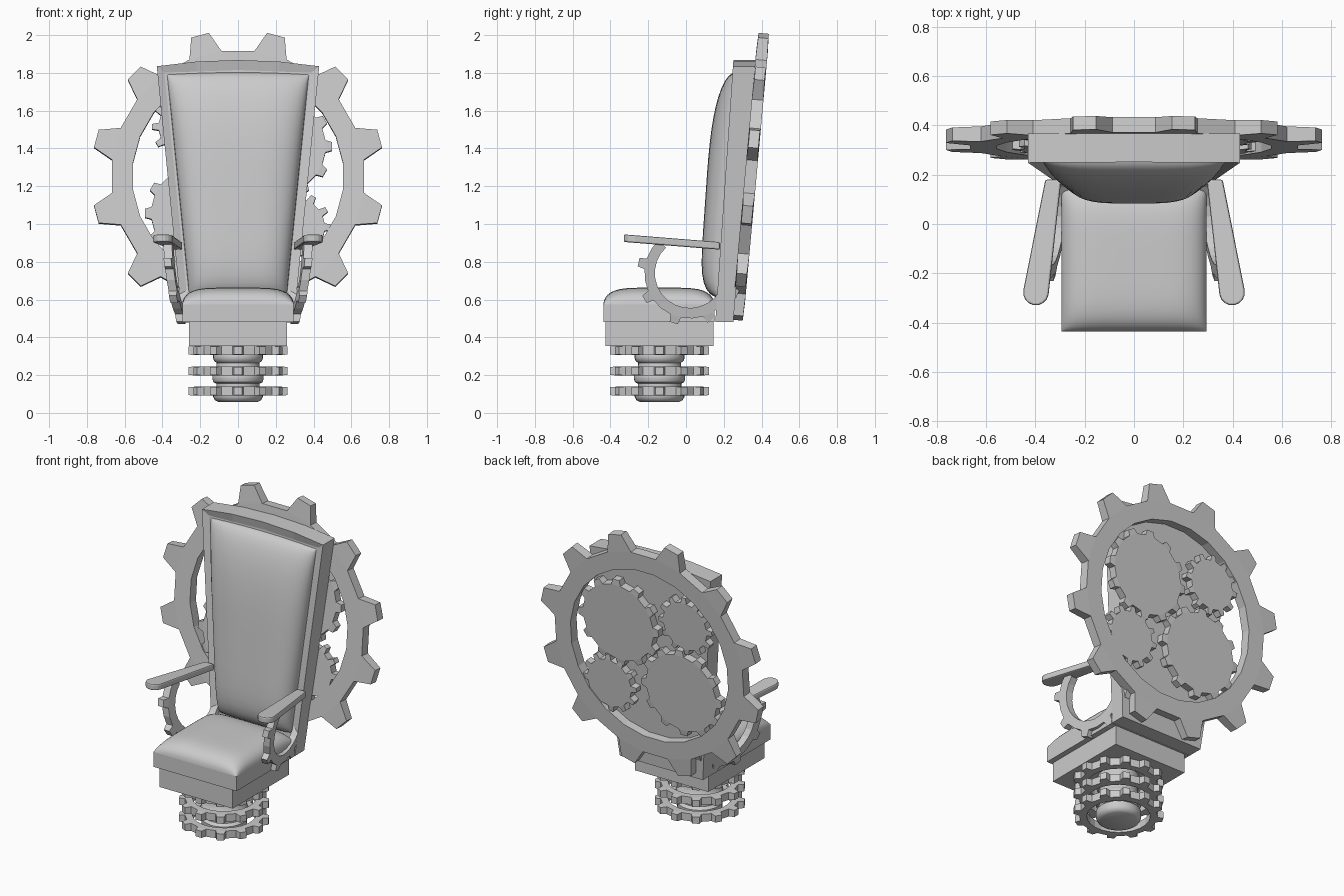
import bpy, bmesh, math
from mathutils import Vector

if "Cube" in bpy.data.objects:
    bpy.data.objects.remove(bpy.data.objects["Cube"])

gray = bpy.data.materials.new("light_gray")
gray.diffuse_color = (0.6, 0.6, 0.6, 1)
gray.use_nodes = True
gray.node_tree.nodes["Principled BSDF"].inputs["Base Color"].default_value = gray.diffuse_color


def finish(name, bm, smooth=None, bevel=0):
    bmesh.ops.recalc_face_normals(bm, faces=bm.faces)
    me = bpy.data.meshes.new(name)
    bm.to_mesh(me)
    bm.free()
    me.materials.append(gray)
    if smooth:
        me.shade_smooth()
        me.set_sharp_from_angle(angle=math.radians(smooth))
    ob = bpy.data.objects.new(name, me)
    bpy.context.collection.objects.link(ob)
    if bevel:
        mod = ob.modifiers.new("bevel", 'BEVEL')
        mod.width, mod.segments = bevel, 2
    return ob


def prism(name, pts, low, high, bevel=0, inset=None):
    """Solid between two mappings of one 2D outline."""
    bm = bmesh.new()
    a = [bm.verts.new(low(*p)) for p in pts]
    b = [bm.verts.new(high(*p)) for p in pts]
    cap = bm.faces.new(a)
    bm.faces.new(b[::-1])
    n = len(pts)
    for i in range(n):
        j = (i + 1) % n
        bm.faces.new((a[i], b[i], b[j], a[j]))
    bmesh.ops.recalc_face_normals(bm, faces=bm.faces)
    if inset:
        bmesh.ops.inset_region(bm, faces=[cap], thickness=inset[0], depth=-inset[1])
    return finish(name, bm, bevel=bevel)


def box(name, x, y0, y1, z0, z1, bevel=0):
    pts = [(-x, y0), (x, y0), (x, y1), (-x, y1)]
    prism(name, pts, lambda p, q: (p, q, z0), lambda p, q: (p, q, z1), bevel)


def gear(name, place, ro, ri, tip, thick, start=-7.5, step=15, count=24,
         period=2, first=0, taper=0.55):
    """Faceted wheel, ring or arc whose every period-th facet carries a tooth."""
    bm = bmesh.new()
    closed = count * step == 360
    h = thick / 2

    def polar(r, deg, w):
        a = math.radians(deg)
        return bm.verts.new(place(r * math.cos(a), r * math.sin(a), w))
    angles = [start + step * i for i in range(count if closed else count + 1)]
    rows = [[polar(ro, a, w) for a in angles] for w in (-h, h)]
    inner = [[polar(ri, a, w) for a in angles] for w in (-h, h)] if ri else None
    for i in range(count):
        j = (i + 1) % len(angles)
        base = [rows[0][i], rows[0][j], rows[1][j], rows[1][i]]
        if i % period == first:
            mid, half = start + step * (i + 0.5), step / 2 * taper * ro / tip
            top = [polar(tip, mid + s * half, w * 0.88)
                   for s, w in ((-1, -h), (1, -h), (1, h), (-1, h))]
            bm.faces.new(top)
            for k in range(4):
                m = (k + 1) % 4
                bm.faces.new((base[k], base[m], top[m], top[k]))
        else:
            bm.faces.new(base)
        if inner:
            bm.faces.new((inner[0][i], inner[0][j], inner[1][j], inner[1][i]))
            for s in (0, 1):
                bm.faces.new((rows[s][i], rows[s][j], inner[s][j], inner[s][i]))
    if not ri:
        bm.faces.new(rows[0])
        bm.faces.new(rows[1])
    elif not closed:
        for e in (0, -1):
            bm.faces.new((rows[0][e], rows[1][e], inner[1][e], inner[0][e]))
    return finish(name, bm)


def pillow(name, place, n=24):
    """Smooth padded surface; place maps u, v in -1..1 to a point."""
    bm = bmesh.new()
    t = [math.sin(math.pi / 2 * (2 * i / n - 1)) for i in range(n + 1)]
    g = [[bm.verts.new(place(u, v)) for v in t] for u in t]
    for i in range(n):
        for j in range(n):
            bm.faces.new((g[i][j], g[i + 1][j], g[i + 1][j + 1], g[i][j + 1]))
    ob = finish(name, bm, smooth=60)
    return ob


# Pedestal column with stacked rounded collars
CY = -0.14
profile = [(0, .058), (.105, .058), (.123, .068), (.132, .085), (.132, .12), (.115, .135),
           (.115, .155), (.13, .163), (.136, .18), (.136, .20), (.125, .215), (.115, .24),
           (.113, .265), (.127, .275), (.132, .29), (.132, .31), (.12, .33), (.12, .36), (0, .36)]
bm = bmesh.new()
vs = [bm.verts.new((r, CY, z)) for r, z in profile]
edges = [bm.edges.new(p) for p in zip(vs, vs[1:])]
bmesh.ops.spin(bm, geom=vs + edges, cent=(0, CY, 0), axis=(0, 0, 1),
               angle=2 * math.pi, steps=32, use_merge=True)
bmesh.ops.remove_doubles(bm, verts=bm.verts, dist=1e-4)
finish("pedestal_column", bm, smooth=40)

# Toothed rings around the column
for k, z in enumerate((.115, .222, .33)):
    gear(f"pedestal_ring_{k + 1}", lambda u, v, w, z=z: (u, CY + v, z + w),
         .228, .185, .262, .048, taper=.7)

# Seat base and padded seat
box("seat_base", .26, -.425, .145, .355, .48)
box("seat_cushion_block", .295, -.437, .15, .48, .575)
pillow("seat_cushion_top", lambda u, v: (
    .295 * u, -.1435 + .2935 * v,
    .575 + .088 * math.sqrt(max(0, (1 - abs(u) ** 5) * (1 - abs(v) ** 5)))))


# Backrest board, leaning back and flaring upward
def front_y(z):
    return .155 + .069 * (z - .48)


board = [(-.295, .48), (.295, .48), (.43, 1.835), (.22, 1.86), (0, 1.868),
         (-.22, 1.86), (-.43, 1.835)]
prism("backrest_board", board, lambda x, z: (x, front_y(z), z),
      lambda x, z: (x, .25 + .086 * (z - .48), z), inset=(.052, .015))


# Padded backrest
def back_pad(u, v):
    z = 1.20 + .59 * v + .012 * max(0, v) * (1 - u * u)
    x = (.375 - .1 * (1.79 - z)) * u
    edge = 1 - abs(v) ** (3 if v > 0 else 7)
    d = .112 * math.sqrt(max(0, (1 - abs(u) ** 4) * edge))
    return (x, front_y(z) + .014 - d, z)


pillow("backrest_cushion", back_pad)

# Large rear ring and the four meshing wheels inside it
TILT = math.radians(5.2)
C, UP = Vector((0, .342, 1.25)), Vector((0, math.sin(TILT), math.cos(TILT)))
OUT = Vector((0, math.cos(TILT), -math.sin(TILT)))


def rear(cx, cz):
    return lambda u, v, w: C + Vector((cx + u, 0, 0)) + UP * (cz + v) + OUT * w


gear("rear_ring", rear(0, 0), .672, .56, .778, .062, start=7.5)
for name, cx, cz, r, tip in (("upper_large", .215, .16, .25, .284),
                             ("upper_small", -.265, .265, .155, .19),
                             ("lower_large", -.21, -.195, .25, .284),
                             ("lower_small", .305, -.27, .155, .19)):
    gear(name + "_wheel", rear(cx, cz), r, 0, tip, .05, taper=.7)

# Armrests and their toothed arc supports, mirrored left and right
for side, label in ((-1, "left"), (1, "right")):
    outline = [(.295, .18), (.36, .18)]
    for i in range(9):
        a = math.radians(10 - 22.5 * i)
        outline.append((.398 + .052 * math.cos(a), -.278 + .052 * math.sin(a)))
    prism(label + "_armrest", outline,
          lambda x, y: (side * x, y, .905 - .08 * (y + .33)),
          lambda x, y: (side * x, y, .945 - .08 * (y + .33)), bevel=.008)

    def arm(u, v, w):
        y, z = .02 + u, .74 + v
        return (side * (.348 - .15 * y + .13 * (z - .9) + w), y, z)
    gear(label + "_arm_support", arm, .24, .185, .278, .045, start=133, step=14,
         count=15, period=3, first=2, taper=.75)
